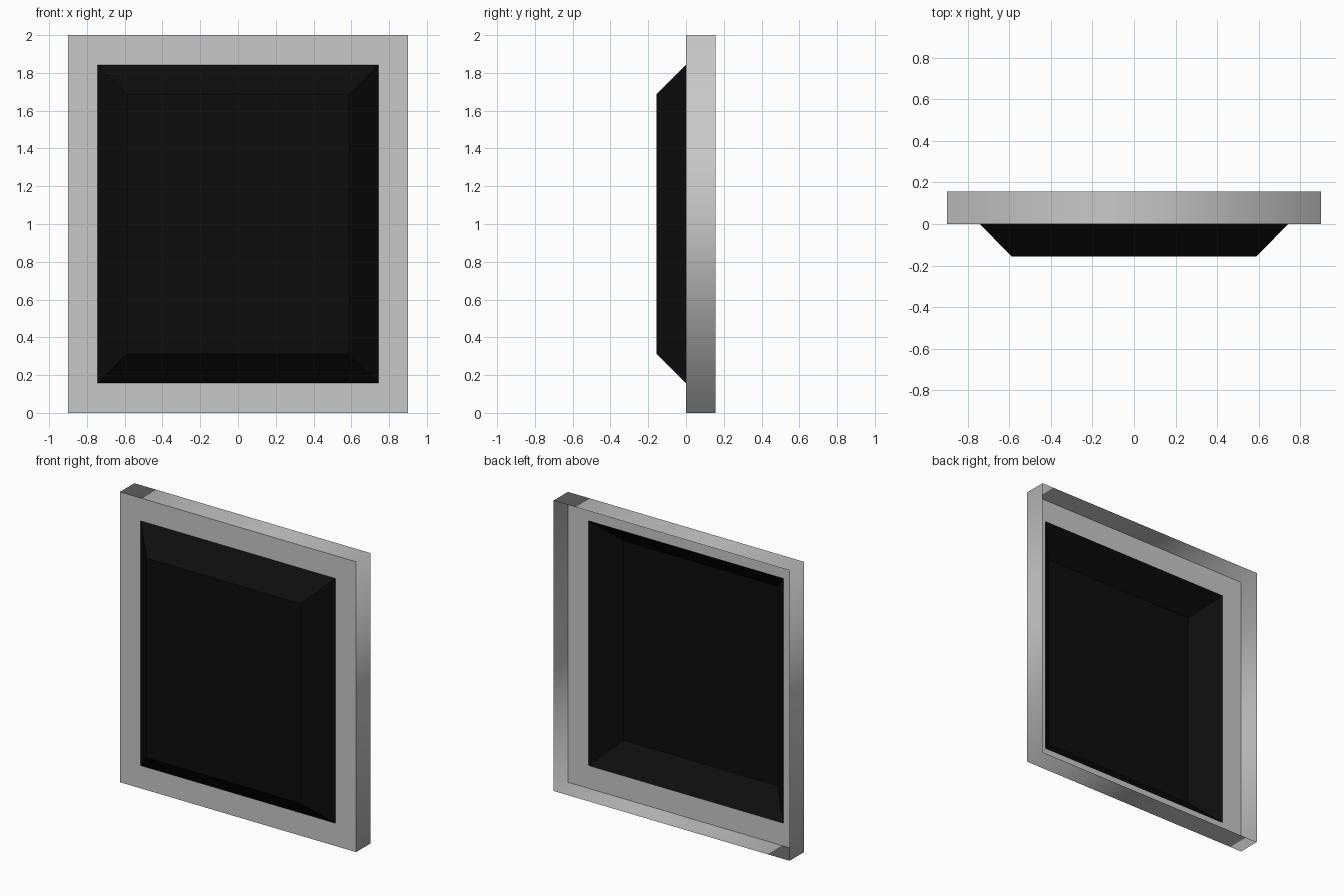
import bpy, bmesh

if "Cube" in bpy.data.objects:
    bpy.data.objects.remove(bpy.data.objects["Cube"])

W, H = 0.9, 2.0          # half width, height of the frame
D = 0.157                # depth of walls and of the raised panel


def material(name, rgb):
    m = bpy.data.materials.new(name)
    m.diffuse_color = (*rgb, 1)
    m.use_nodes = True
    m.node_tree.nodes["Principled BSDF"].inputs["Base Color"].default_value = m.diffuse_color
    return m


def ring(bm, inset, y):
    """Rectangle of four vertices, inset from the outer frame edge."""
    x, lo, hi = W - inset, inset, H - inset
    return [bm.verts.new(p) for p in
            ((-x, y, lo), (x, y, lo), (x, y, hi), (-x, y, hi))]


def bridge(bm, a, b):
    """Four faces from ring a (outer/back) to ring b (inner/front)."""
    return [bm.faces.new((a[i], a[(i + 1) % 4], b[(i + 1) % 4], b[i]))
            for i in range(4)]


def finish(bm, name, mat):
    me = bpy.data.meshes.new(name)
    bm.to_mesh(me)
    bm.free()
    me.materials.append(mat)
    ob = bpy.data.objects.new(name, me)
    bpy.context.collection.objects.link(ob)
    return ob


grey = material("light grey", (0.58, 0.58, 0.58))
black = material("black", (0.004, 0.004, 0.004))

# Front border of the frame: flat ring
bm = bmesh.new()
bridge(bm, ring(bm, 0, 0), ring(bm, 0.157, 0))
finish(bm, "frame_front", grey)

# Side walls of the frame, open at the back, softly shaded round the corners
bm = bmesh.new()
for f in bridge(bm, ring(bm, 0, D), ring(bm, 0, 0)):
    f.smooth = True
finish(bm, "frame_walls", grey)

# Raised panel with bevelled edges, hollow behind
bm = bmesh.new()
front = ring(bm, 0.313, -D)
bridge(bm, ring(bm, 0.157, 0), front)
bm.faces.new(front)
finish(bm, "raised_panel", black)
